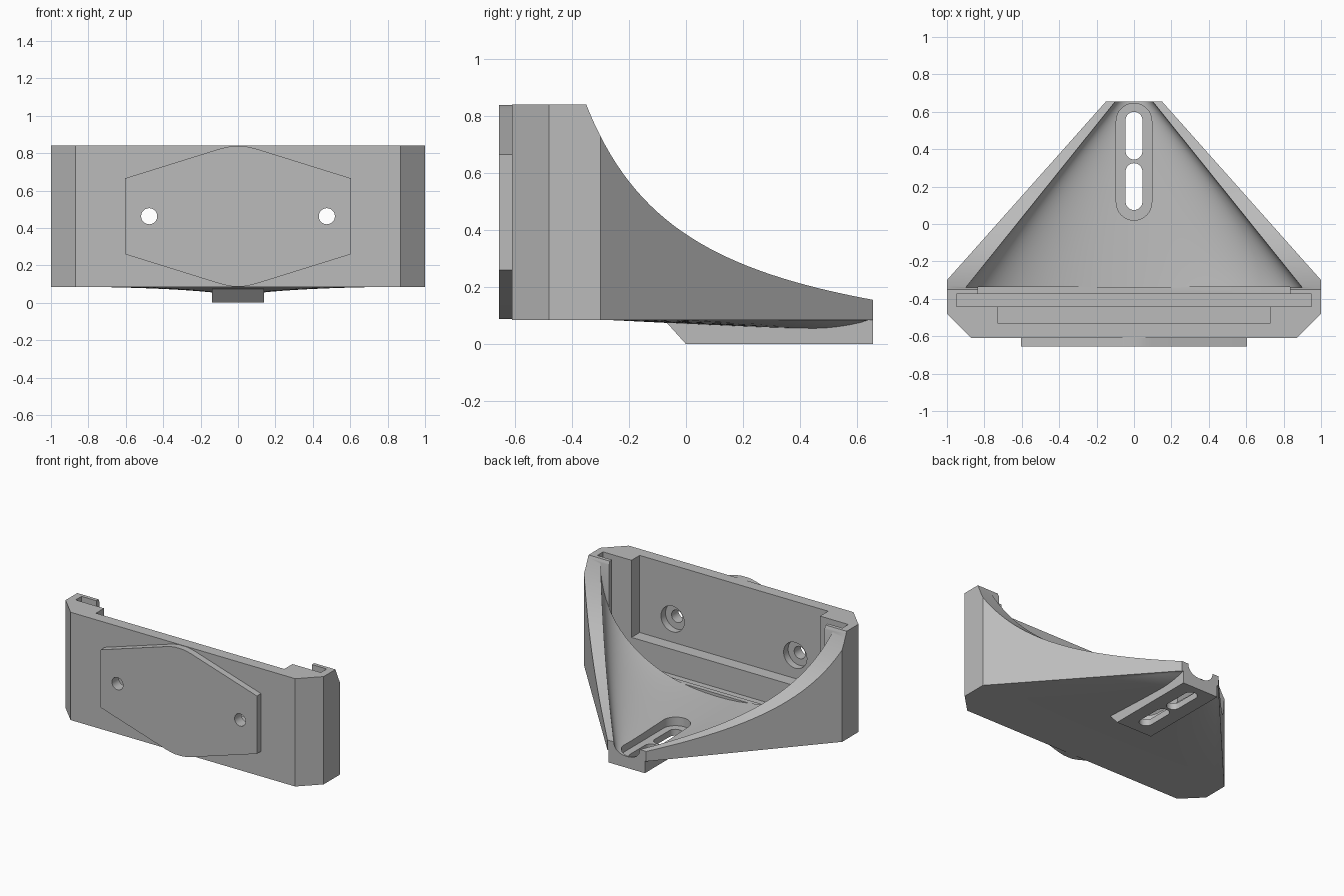
import bpy, bmesh, math

old = bpy.data.objects.get("Cube")
if old:
    bpy.data.objects.remove(old)

grey = bpy.data.materials.new("plain_grey")
grey.use_nodes = True
grey.diffuse_color = (0.5, 0.5, 0.5, 1)
grey.node_tree.nodes["Principled BSDF"].inputs["Base Color"].default_value = (0.5, 0.5, 0.5, 1)


def loft(name, rings):
    """Closed solid through equal-length rings of points."""
    bm = bmesh.new()
    loops = [[bm.verts.new(p) for p in ring] for ring in rings]
    n = len(loops[0])
    for a, b in zip(loops, loops[1:]):
        for i in range(n):
            j = (i + 1) % n
            bm.faces.new((a[i], a[j], b[j], b[i]))
    bm.faces.new(loops[0])
    bm.faces.new(loops[-1])
    bmesh.ops.recalc_face_normals(bm, faces=bm.faces)
    mesh = bpy.data.meshes.new(name)
    bm.to_mesh(mesh)
    bm.free()
    mesh.materials.append(grey)
    obj = bpy.data.objects.new(name, mesh)
    bpy.context.collection.objects.link(obj)
    return obj


def prism(name, pts, axis, lo, hi):
    """Extrude a 2D profile along x, y or z."""
    place = {"x": lambda a, b, h: (h, a, b),
             "y": lambda a, b, h: (a, h, b),
             "z": lambda a, b, h: (a, b, h)}[axis]
    return loft(name, [[place(a, b, h) for a, b in pts] for h in (lo, hi)])


def box(name, x, y0, y1, z0, z1):
    return prism(name, [(-x, y0), (x, y0), (x, y1), (-x, y1)], "z", z0, z1)


def circle(cx, cz, r, n=40):
    return [(cx + r * math.cos(math.tau * i / n), cz + r * math.sin(math.tau * i / n))
            for i in range(n)]


def stadium(r, y0, y1, n=16):
    arc = [(r * math.cos(math.pi * i / n), r * math.sin(math.pi * i / n)) for i in range(n + 1)]
    return [(x, y1 - r + y) for x, y in arc] + [(-x, y0 + r - y) for x, y in arc]


def combine(obj, tool, operation):
    mod = obj.modifiers.new(operation, "BOOLEAN")
    mod.operation = operation
    mod.solver = "EXACT"
    mod.object = tool
    bpy.context.view_layer.objects.active = obj
    bpy.ops.object.modifier_apply(modifier=mod.name)
    bpy.data.objects.remove(tool)


def rim(y):
    return 0.347 / (y + 0.72) - 0.097


def outer(y):
    return 1 - 0.85 * (y + 0.30) / 0.955


BACK, TIP, LOW, TOP = -0.61, 0.655, 0.085, 0.84

# Main shell: chamfered block tapering to the tip
half = [(0.87, BACK), (1, -0.48), (1, -0.30), (0.15, TIP)]
shell = prism("bracket_shell", half + [(-x, y) for x, y in reversed(half)], "z", LOW, TOP)

# Shallow bulge under the shell
rings = []
for i in range(25):
    t = i / 24
    y = -0.30 + t * (TIP - 0.001 + 0.30)
    w = outer(y) - 0.003
    depth = 0.038 * min(t / 0.8, math.sqrt(max(0, 1 - ((t - 0.8) / 0.2) ** 2)) if t > 0.8 else 1)
    us = [k / 12 - 1 for k in range(25)]
    rings.append([(u * w, y, LOW + 0.001 - depth * (1 - u * u)) for u in us]
                 + [(w, y, 0.1), (-w, y, 0.1)])
combine(shell, loft("belly", rings), "UNION")

# Foot under the tip
foot = [(-0.09, 0.1), (0, 0), (TIP, 0), (TIP, 0.1)]
combine(shell, prism("foot", foot, "x", -0.14, 0.14), "UNION")

# Sweeping top edge of the side wings
ys = [-0.351 + 1.06 * (i / 36) ** 1.4 for i in range(37)]
sweep = [(y, rim(y)) for y in ys] + [(ys[-1], 1.0), (ys[0], 1.0)]
combine(shell, prism("sweep_cut", sweep, "x", -1.2, 1.2), "DIFFERENCE")

# Scooped bowl between the wings
rings = []
for i in range(33):
    y = -0.34 + 1.03 * (i / 32) ** 1.3
    w = 0.9 - 0.8 * (y + 0.34) / 0.995
    floor = 0.12 - 0.04 * (y + 0.34) / 0.995
    ring = []
    for k in range(41):
        a = math.pi * k / 40
        c, s = math.cos(a), math.sin(a)
        ring.append((-w * math.copysign(abs(c) ** 0.91, c), y,
                     floor + (rim(y) - floor) * (1 - max(s, 0) ** 0.91)))
    rings.append(ring + [(w, y, 1.1), (-w, y, 1.1)])
combine(shell, loft("bowl_cut", rings), "DIFFERENCE")

# Panel slot, its open face and the deeper recess in the block
combine(shell, box("slot_cut", 0.95, -0.44, -0.375, 0.125, 1), "DIFFERENCE")
combine(shell, box("opening_cut", 0.835, -0.40, -0.338, 0.14, 1), "DIFFERENCE")
combine(shell, box("recess_cut", 0.73, -0.53, -0.42, 0.30, 1), "DIFFERENCE")

# Sunken track and two long slots in the foot
combine(shell, prism("track_cut", stadium(0.095, 0.02, 0.645), "z", 0.045, 0.3), "DIFFERENCE")
for y0, y1 in ((0.075, 0.325), (0.345, 0.60)):
    combine(shell, prism("long_slot_cut", stadium(0.045, y0, y1), "z", -0.1, 0.3), "DIFFERENCE")

# Raised plate with rounded points on the front face
MID = 0.4625
side = [(0.605, 0.2025), (0.10, 0.36), (0.06, 0.37), (0.03, 0.375)]
upper = side + [(-x, z) for x, z in reversed(side)]
plate_pts = [(x, MID + z) for x, z in upper] + [(-x, MID - z) for x, z in upper]
plate = prism("front_plate", plate_pts, "y", -0.655, BACK)

# Screw holes with counterbores
for x in (-0.475, 0.475):
    for part in (shell, plate):
        combine(part, prism("hole_cut", circle(x, MID, 0.043), "y", -0.8, -0.5), "DIFFERENCE")
    combine(shell, prism("counterbore_cut", circle(x, MID, 0.09), "y", -0.58, -0.5), "DIFFERENCE")

# Smooth curved areas, keep crisp edges
bpy.ops.object.select_all(action="DESELECT")
for part in (shell, plate):
    part.select_set(True)
bpy.context.view_layer.objects.active = shell
bpy.ops.object.shade_smooth_by_angle(angle=math.radians(30))
